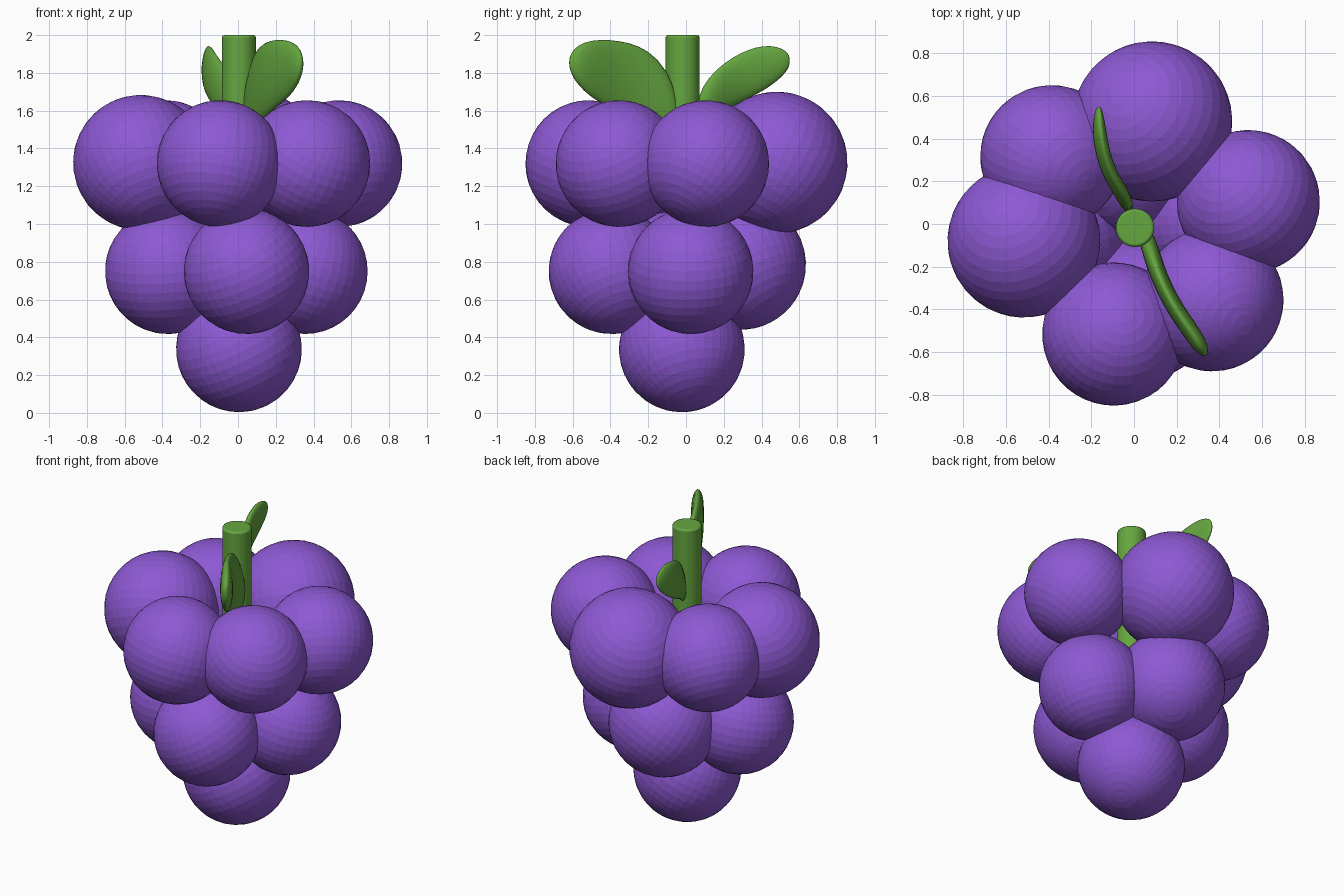
import bpy, bmesh, math, random
from mathutils import Vector

if "Cube" in bpy.data.objects:
    bpy.data.objects.remove(bpy.data.objects["Cube"])

random.seed(4)


def material(name, color):
    m = bpy.data.materials.new(name)
    m.diffuse_color = (*color, 1)
    m.use_nodes = True
    m.node_tree.nodes["Principled BSDF"].inputs["Base Color"].default_value = m.diffuse_color
    return m


PURPLE = material("grape_purple", (0.27, 0.10, 0.66))
GREEN = material("leaf_green", (0.13, 0.38, 0.05))


def finish(name, bm, mat):
    bmesh.ops.recalc_face_normals(bm, faces=bm.faces)
    me = bpy.data.meshes.new(name)
    bm.to_mesh(me)
    bm.free()
    me.materials.append(mat)
    ob = bpy.data.objects.new(name, me)
    bpy.context.collection.objects.link(ob)
    return ob


def grape(name, x, y, z, r):
    bm = bmesh.new()
    bmesh.ops.create_uvsphere(bm, u_segments=40, v_segments=20, radius=r)
    ob = finish(name, bm, PURPLE)
    ob.location = (x, y, z)
    ob.rotation_euler = [random.uniform(-0.6, 0.6) for _ in range(3)]


# Grapes: a ring of six, a ring of four and one at the bottom
upper = [(0.085, 0.48, 1.325, 0.375), (0.535, 0.105, 1.32, 0.335),
         (0.365, -0.355, 1.32, 0.335), (-0.095, -0.515, 1.32, 0.335),
         (-0.515, -0.08, 1.325, 0.358), (-0.385, 0.315, 1.32, 0.335)]
middle = [(0.045, -0.395, 0.75, 0.332), (0.355, 0.025, 0.75, 0.332),
          (-0.04, 0.29, 0.785, 0.345), (-0.372, -0.05, 0.75, 0.332)]
for i, g in enumerate(upper):
    grape(f"upper_grape_{i + 1}", *g)
for i, g in enumerate(middle):
    grape(f"middle_grape_{i + 1}", *g)
grape("bottom_grape", 0.005, -0.022, 0.337, 0.333)

# Stem with a softened top rim
bpy.ops.mesh.primitive_cylinder_add(vertices=32, radius=0.09, depth=0.9,
                                    location=(0.005, -0.018, 1.55))
stem = bpy.context.object
stem.name = "stem"
stem.data.materials.append(GREEN)
bev = stem.modifiers.new("rim", 'BEVEL')
bev.width, bev.segments = 0.012, 2
bpy.ops.object.shade_smooth_by_angle(angle=math.radians(40))


# Leaves: upright lens sections lofted along a curved path
def leaf(name, stations, thick, lean):
    n = 12
    bm = bmesh.new()
    rings = []
    for i, (x, y, top, bot) in enumerate(stations):
        a = stations[max(i - 1, 0)]
        b = stations[min(i + 1, len(stations) - 1)]
        side = Vector((b[1] - a[1], a[0] - b[0], 0)).normalized()
        mid, h = (top + bot) / 2, (top - bot) / 2
        t = thick * min(1, h / 0.12)
        ring = []
        for k in range(n):
            ang = 2 * math.pi * k / n
            c = math.cos(ang)
            p = Vector((x - lean * c * h / 0.2, y, mid + h * c)) + side * t * math.sin(ang)
            ring.append(bm.verts.new(p))
        rings.append(ring)
    for r, s in zip(rings, rings[1:]):
        for k in range(n):
            bm.faces.new((r[k], r[(k + 1) % n], s[(k + 1) % n], s[k]))
    bm.faces.new(rings[0])
    bm.faces.new(rings[-1])
    for f in bm.faces:
        f.smooth = True
    ob = finish(name, bm, GREEN)
    ob.modifiers.new("smooth", 'SUBSURF').levels = 1
    ob.modifiers["smooth"].render_levels = 1


leaf("front_leaf", [
    (0.05, -0.04, 1.66, 1.46), (0.07, -0.10, 1.83, 1.47), (0.10, -0.20, 1.93, 1.51),
    (0.14, -0.30, 1.97, 1.55), (0.20, -0.41, 1.985, 1.61), (0.265, -0.50, 1.98, 1.66),
    (0.31, -0.57, 1.955, 1.73), (0.33, -0.605, 1.91, 1.79), (0.335, -0.617, 1.88, 1.83)],
    0.042, 0.0)
leaf("back_leaf", [
    (-0.02, 0.06, 1.68, 1.50), (-0.045, 0.12, 1.78, 1.54), (-0.08, 0.18, 1.84, 1.58),
    (-0.12, 0.25, 1.89, 1.62), (-0.145, 0.33, 1.93, 1.66), (-0.16, 0.41, 1.95, 1.70),
    (-0.165, 0.48, 1.945, 1.75), (-0.165, 0.53, 1.92, 1.80), (-0.165, 0.55, 1.89, 1.84)],
    0.035, -0.012)
